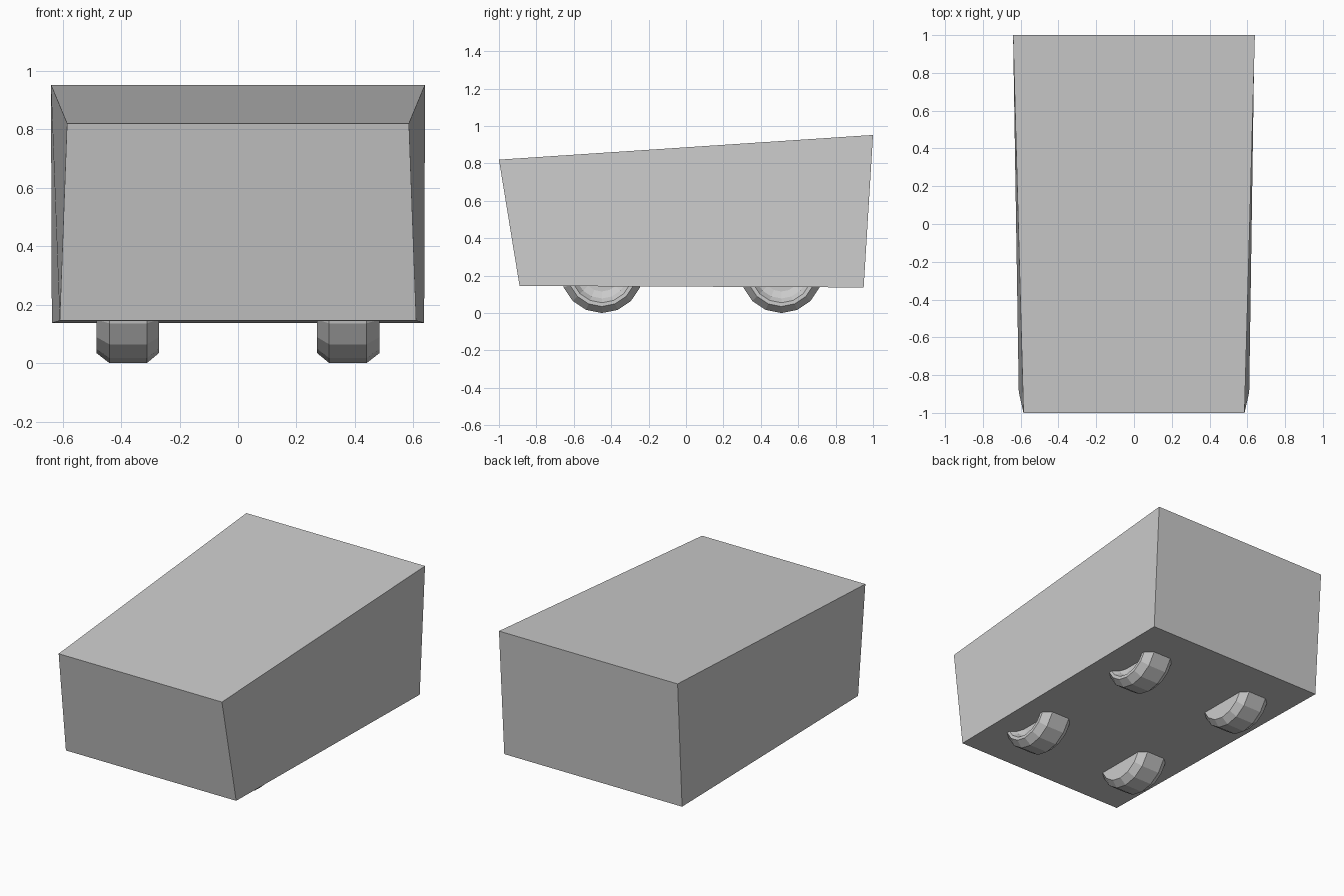
import bpy, bmesh, math

if "Cube" in bpy.data.objects:
    bpy.data.objects.remove(bpy.data.objects["Cube"])

grey = bpy.data.materials.new("light grey")
grey.diffuse_color = (0.6, 0.6, 0.6, 1)
grey.use_nodes = True
grey.node_tree.nodes["Principled BSDF"].inputs["Base Color"].default_value = grey.diffuse_color


def finish(bm, name):
    bmesh.ops.recalc_face_normals(bm, faces=bm.faces)
    mesh = bpy.data.meshes.new(name)
    bm.to_mesh(mesh)
    bm.free()
    mesh.materials.append(grey)
    obj = bpy.data.objects.new(name, mesh)
    bpy.context.collection.objects.link(obj)
    return obj


# Body: a tapered box, each corner placed by (is_back, is_top)
corners = {
    (False, False): (0.61, -0.89, 0.145),
    (False, True): (0.585, -1.0, 0.82),
    (True, False): (0.637, 0.95, 0.137),
    (True, True): (0.64, 1.0, 0.952),
}
bm = bmesh.new()
bmesh.ops.create_cube(bm, size=2)
for v in bm.verts:
    x, y, z = corners[(v.co.y > 0, v.co.z > 0)]
    v.co = (math.copysign(x, v.co.x), y, z)
finish(bm, "body")

# Wheel: 16-sided lathe profile as (x, radius), from inner side to recessed hub
SIDES, RADIUS = 16, 0.22
profile = [(0.27, 0.185), (0.312, RADIUS), (0.44, RADIUS), (0.485, 0.185),
           (0.485, 0.165), (0.45, 0.142), (0.435, 0.105)]


def wheel(name, side, y):
    bm = bmesh.new()
    rings = []
    for x, r in profile:
        rings.append([bm.verts.new((side * x,
                                    y + r * math.cos(2 * math.pi * i / SIDES),
                                    RADIUS + r * math.sin(2 * math.pi * i / SIDES)))
                      for i in range(SIDES)])
    for a, b in zip(rings, rings[1:]):
        for i in range(SIDES):
            j = (i + 1) % SIDES
            bm.faces.new((a[i], a[j], b[j], b[i]))
    bm.faces.new(rings[0])
    bm.faces.new(rings[-1])
    finish(bm, name)


for end, y in (("front", -0.45), ("back", 0.51)):
    for label, side in (("left", -1), ("right", 1)):
        wheel(f"{end}_{label}_wheel", side, y)
